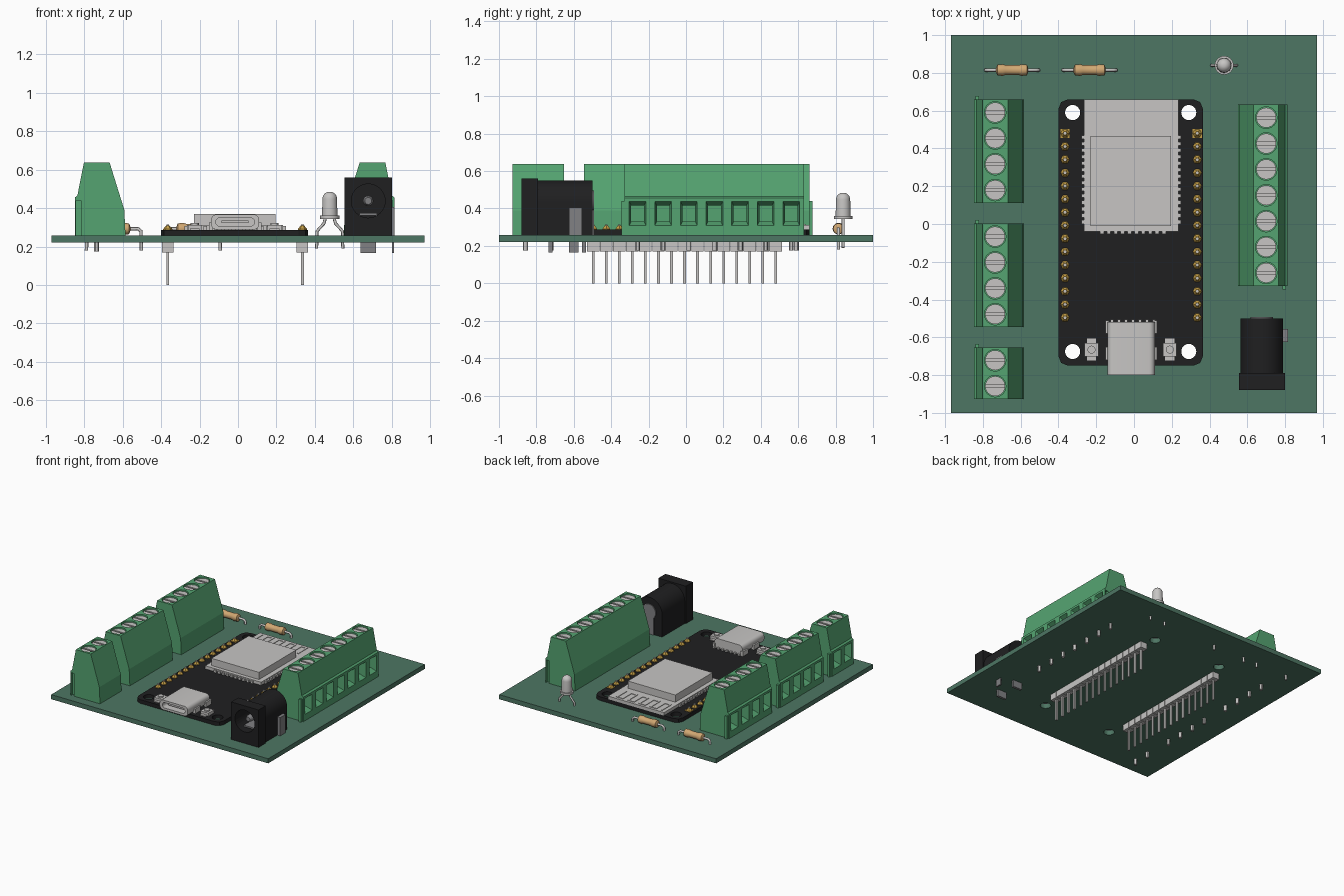
import bpy, bmesh
from math import pi, cos, sin
from mathutils import Matrix, Vector

if "Cube" in bpy.data.objects:
    bpy.data.objects.remove(bpy.data.objects["Cube"])


def material(name, rgb):
    m = bpy.data.materials.new(name)
    m.use_nodes = True
    m.diffuse_color = (*rgb, 1)
    m.node_tree.nodes["Principled BSDF"].inputs["Base Color"].default_value = (*rgb, 1)
    return m


BOARD = material("board green", (0.075, 0.18, 0.125))
GREEN = material("terminal green", (0.09, 0.37, 0.165))
BLACK = material("black plastic", (0.014, 0.014, 0.015))
METAL = material("light metal", (0.57, 0.56, 0.55))
DARK = material("grey metal", (0.22, 0.22, 0.23))
GOLD = material("gold", (0.55, 0.34, 0.06))
TAN = material("resistor tan", (0.64, 0.39, 0.17))
round_parts = []
UP = Matrix.Identity(4)


def finish(name, bm, mat, smooth=False):
    bmesh.ops.recalc_face_normals(bm, faces=bm.faces)
    me = bpy.data.meshes.new(name)
    bm.to_mesh(me)
    bm.free()
    ob = bpy.data.objects.new(name, me)
    bpy.context.collection.objects.link(ob)
    if mat:
        me.materials.append(mat)
    if smooth:
        round_parts.append(ob)
    return ob


def boxes(name, spans, mat):
    """One object from boxes given as (x0, x1, y0, y1, z0, z1)."""
    bm = bmesh.new()
    for x0, x1, y0, y1, z0, z1 in spans:
        m = Matrix.Translation(((x0 + x1) / 2, (y0 + y1) / 2, (z0 + z1) / 2))
        bmesh.ops.create_cube(bm, size=1, matrix=m @ Matrix.Diagonal((x1 - x0, y1 - y0, z1 - z0, 1)))
    return finish(name, bm, mat)


def prism(name, pts, axis, lo, hi, mat, smooth=False):
    """Extrude an outline along y (points x, z) or z (points x, y)."""
    bm = bmesh.new()
    rings = [[bm.verts.new((a, t, b) if axis == "y" else (a, b, t)) for a, b in pts] for t in (lo, hi)]
    bm.faces.new(rings[0])
    bm.faces.new(rings[1])
    for i in range(len(pts)):
        j = (i + 1) % len(pts)
        bm.faces.new((rings[0][i], rings[0][j], rings[1][j], rings[1][i]))
    return finish(name, bm, mat, smooth)


def rounded(x0, x1, y0, y1, r, n=5):
    corners = ((x1 - r, y1 - r), (x0 + r, y1 - r), (x0 + r, y0 + r), (x1 - r, y0 + r))
    return [(cx + r * cos((k + i / n) * pi / 2), cy + r * sin((k + i / n) * pi / 2))
            for k, (cx, cy) in enumerate(corners) for i in range(n + 1)]


def lathe(name, profile, places, mat, segs=24, frame=UP):
    """Spin (radius, height) pairs about the frame's z, once per place."""
    bm = bmesh.new()
    for place in places:
        m = Matrix.Translation(place) @ frame
        rings = [[bm.verts.new(m @ Vector((r * cos(2 * pi * i / segs), r * sin(2 * pi * i / segs), h)))
                  for i in range(segs)] for r, h in profile]
        for a, b in zip(rings, rings[1:]):
            for i in range(segs):
                j = (i + 1) % segs
                bm.faces.new((a[i], a[j], b[j], b[i]))
        bm.faces.new(rings[0])
        bm.faces.new(rings[-1])
    return finish(name, bm, mat, segs > 8)


def wire(name, paths, radius, mat):
    cu = bpy.data.curves.new(name, "CURVE")
    cu.dimensions = "3D"
    cu.bevel_depth, cu.bevel_resolution, cu.use_fill_caps = radius, 2, True
    for path in paths:
        sp = cu.splines.new("POLY")
        sp.points.add(len(path) - 1)
        for p, co in zip(sp.points, path):
            p.co = (*co, 1)
    cu.materials.append(mat)
    ob = bpy.data.objects.new(name, cu)
    bpy.context.collection.objects.link(ob)


def cut(ob, *cutters):
    for c in cutters:
        c.hide_render = True
        mod = ob.modifiers.new("cut", "BOOLEAN")
        mod.operation, mod.solver, mod.object = "DIFFERENCE", "EXACT", c
    bpy.context.view_layer.update()
    me = bpy.data.meshes.new_from_object(ob.evaluated_get(bpy.context.evaluated_depsgraph_get()))
    ob.modifiers.clear()
    ob.data = me
    for c in cutters:
        if c in round_parts:
            round_parts.remove(c)
        bpy.data.objects.remove(c)


# Carrier board and controller board with shared mounting holes
base = boxes("carrier_board", [(-0.97, 0.97, -1, 1, 0.22, 0.257)], BOARD)
ctrl = prism("controller_board", rounded(-0.40, 0.365, -0.75, 0.66, 0.05, 2), "z", 0.257, 0.287, BLACK)
holes = [(x, y, 0) for x in (-0.325, 0.29) for y in (-0.675, 0.59)]
for board in (base, ctrl):
    cut(board, lathe("hole_cutter", [(0.04, 0.1), (0.04, 0.4)], holes, None))

# Pin headers under the board, gold solder on top
rows = [0.48 - i * 0.0697 for i in range(15)]
for side, x in (("left", 0.335), ("right", -0.365)):
    boxes(side + "_header_strip", [(x - 0.03, x + 0.03, y - 0.033, y + 0.033, 0.17, 0.22) for y in rows], METAL)
    boxes(side + "_header_pins", [(x - 0.007, x + 0.007, y - 0.007, y + 0.007, 0, 0.315) for y in rows], METAL)
    lathe(side + "_solder", [(0.024, 0.28), (0.024, 0.291), (0.01, 0.308)], [(x, y, 0) for y in rows], GOLD, 6)
    boxes(side + "_first_pad", [(x - 0.024, x + 0.024, rows[0] - 0.024, rows[0] + 0.024, 0.28, 0.291)], GOLD)

# Radio module: substrate, edge contacts, shield, antenna trace
boxes("module_base", [(-0.265, 0.235, -0.04, 0.66, 0.286, 0.312)], METAL)
contacts = [(x, x + 0.014, y, y + 0.02, 0.286, 0.306)
            for x in (-0.279, 0.235) for y in [0.001 + i * 0.0345 for i in range(14)]]
contacts += [(x, x + 0.02, -0.054, -0.04, 0.286, 0.306) for x in [-0.18 + i * 0.0365 for i in range(10)]]
boxes("module_contacts", contacts, METAL)
boxes("module_shield", [(-0.23, 0.195, -0.01, 0.465, 0.31, 0.37)], METAL)
trace = [(x, x + 0.012, 0.52, 0.64, 0.31, 0.316) for x in [-0.235 + i * 0.05 for i in range(9)]]
trace += [(x, x + 0.062, y, y + 0.012, 0.31, 0.316)
          for i in range(8) for x, y in [(-0.235 + i * 0.05, 0.628 if i % 2 else 0.52)]]
boxes("antenna_trace", trace, METAL)

# Data socket
usb = prism("data_socket", rounded(-0.14, 0.11, 0.288, 0.367, 0.03), "y", -0.80, -0.52, METAL, True)
cut(usb, prism("slot_cutter", rounded(-0.115, 0.085, 0.306, 0.349, 0.02), "y", -0.85, -0.58, None))
boxes("data_socket_tongue", [(-0.085, 0.055, -0.77, -0.57, 0.321, 0.334)], METAL)
boxes("data_socket_feet", [(x, x + 0.02, y, y + 0.07, 0.284, 0.325)
                           for x in (-0.152, 0.102) for y in (-0.72, -0.58)]
      + [(-0.125 + i * 0.037, -0.108 + i * 0.037, -0.525, -0.505, 0.285, 0.3) for i in range(7)], METAL)

# Push buttons
for name, x in (("right_button", -0.225), ("left_button", 0.19)):
    y = -0.665
    boxes(name + "_body", [(x - 0.036, x + 0.036, y - 0.036, y + 0.036, 0.285, 0.312),
                           (x - 0.025, x + 0.025, y - 0.058, y + 0.058, 0.285, 0.293)], METAL)
    lathe(name + "_cap", [(0.021, 0.31), (0.021, 0.322)], [(x, y, 0)], METAL, 20)


# Screw terminal blocks
def terminal(name, cx, cy, n, turn):
    pitch = 0.137
    half = n * pitch / 2
    ys = [(i + 0.5) * pitch - half for i in range(n)]
    outline = [(-0.113, 0.257), (-0.113, 0.455), (-0.1, 0.465), (-0.066, 0.638),
               (0.067, 0.638), (0.144, 0.39), (0.15, 0.257)]
    body = prism(name + "_body", outline, "y", -half, half, GREEN)
    wells = lathe("well_cutter", [(0.057, 0.58), (0.057, 0.7)], [(0, y, 0) for y in ys], None)
    # tapered wire entries facing outwards
    bm = bmesh.new()
    for y in ys:
        ends = [[bm.verts.new((x, y + a * w, z)) for a, z in ((-1, z0), (1, z0), (1, z1), (-1, z1))]
                for x, w, z0, z1 in ((-0.13, 0.049, 0.30, 0.446), (-0.07, 0.034, 0.33, 0.415),
                                     (0.02, 0.034, 0.33, 0.415))]
        bm.faces.new(ends[0])
        bm.faces.new(ends[2])
        for a, b in zip(ends, ends[1:]):
            for i in range(4):
                bm.faces.new((a[i], a[i - 1], b[i - 1], b[i]))
    entries = finish("entry_cutter", bm, None)
    groove = boxes("groove_cutter", [(-0.108, -0.082, -half - 0.1, -half + 0.02, 0.2, 0.44)], None)
    cut(body, wells, entries, groove)
    key = boxes(name + "_key", [(-0.105, -0.085, half - 0.005, half + 0.018, 0.257, 0.44)], GREEN)
    disc = lathe(name + "_screws", [(0.053, 0.575), (0.053, 0.628)], [(0, y, 0) for y in ys], METAL)
    cut(disc, boxes("slot_cutter", [(-0.07, 0.07, y - 0.007, y + 0.007, 0.61, 0.7) for y in ys], None))
    pins = lathe(name + "_pins", [(0.013, 0.175), (0.013, 0.25)], [(0, y, 0) for y in ys], METAL, 12)
    for ob in (body, key, disc, pins):
        ob.matrix_world = Matrix.Translation((cx, cy, 0)) @ Matrix.Rotation(turn, 4, "Z")


terminal("back_terminal", -0.735, 0.385, 4, 0)
terminal("middle_terminal", -0.735, -0.272, 4, 0)
terminal("front_terminal", -0.735, -0.79, 2, 0)
terminal("long_terminal", 0.70, 0.152, 7, pi)

# Power jack: square face, round-topped barrel, bore, pin and contacts
TO_Y = Matrix.Rotation(-pi / 2, 4, "X")
jx, jz = 0.677, 0.437
plate = boxes("jack_face", [(0.555, 0.80, -0.88, -0.79, 0.257, 0.56)], BLACK)
arch = [(jx + 0.113 * cos(i * pi / 16), jz + 0.113 * sin(i * pi / 16)) for i in range(17)]
barrel = prism("jack_barrel", arch + [(jx - 0.113, 0.257), (jx + 0.113, 0.257)], "y", -0.79, -0.5, BLACK, True)
for part in (plate, barrel):
    cut(part, lathe("bore_cutter", [(0.088, -0.95), (0.088, -0.55)], [(jx, 0, jz)], None, 32, TO_Y))
lathe("jack_pin", [(0.018, -0.84), (0.027, -0.82), (0.027, -0.54)], [(jx, 0, jz)], DARK, 20, TO_Y)
lathe("jack_rear_disc", [(0.06, -0.51), (0.06, -0.492)], [(jx, 0, jz)], DARK, 24, TO_Y)
boxes("jack_contacts", [(jx - 0.045, jx + 0.045, -0.83, -0.56, 0.362, 0.374),
                        (jx - 0.04, jx + 0.04, -0.505, -0.492, 0.257, jz),
                        (0.785, 0.815, -0.625, -0.555, 0.257, 0.405),
                        (0.80, 0.812, -0.625, -0.575, 0.165, 0.26),
                        (jx - 0.04, jx + 0.04, -0.735, -0.715, 0.165, 0.23),
                        (jx - 0.04, jx + 0.04, -0.555, -0.535, 0.165, 0.23)], DARK)

# Resistors with bent leads
TO_X = Matrix.Rotation(pi / 2, 4, "Y")
shape = [(0.012, -0.085), (0.028, -0.078), (0.031, -0.05), (0.026, -0.035)]
shape += [(r, -h) for r, h in reversed(shape)]
for name, x in (("outer_resistor", -0.645), ("inner_resistor", -0.235)):
    y, z = 0.815, 0.292
    lathe(name + "_body", shape, [(x, y, z)], TAN, 20, TO_X)
    wire(name + "_leads", [[(x + s * 0.08, y, z), (x + s * 0.125, y, z), (x + s * 0.14, y, z - 0.012),
                            (x + s * 0.143, y, 0.18)] for s in (-1, 1)], 0.009, METAL)

# Indicator lamp on splayed legs
lx, ly = 0.477, 0.84
dome = [(0.038 * cos(i * pi / 14), 0.447 + 0.038 * sin(i * pi / 14)) for i in range(7)]
lathe("lamp", [(0.05, 0.343), (0.05, 0.36), (0.04, 0.36)] + dome, [(lx, ly, 0)], METAL, 24)
wire("lamp_legs", [[(lx + s * 0.022, ly, 0.35), (lx + s * 0.03, ly, 0.32), (lx + s * 0.066, ly, 0.28),
                    (lx + s * 0.068, ly, 0.19)] for s in (-1, 1)], 0.008, METAL)

# Smooth the round parts, keeping hard edges
bpy.ops.object.select_all(action="DESELECT")
for ob in round_parts:
    ob.select_set(True)
bpy.context.view_layer.objects.active = round_parts[0]
bpy.ops.object.shade_smooth_by_angle(angle=pi / 6)
